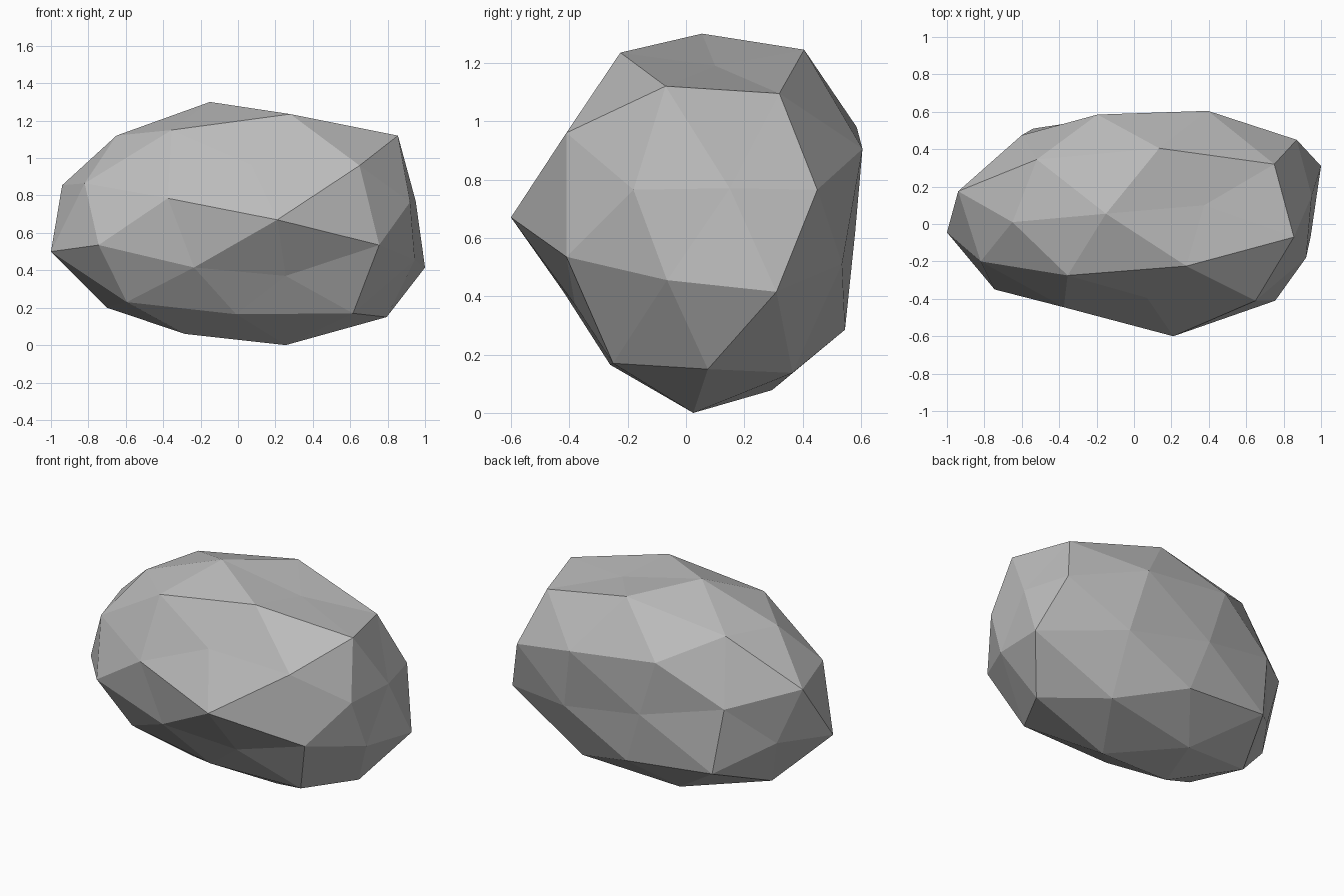
import bpy
import bmesh
from mathutils import Vector

default_cube = bpy.data.objects.get("Cube")
if default_cube:
    bpy.data.objects.remove(default_cube, do_unlink=True)

UNIT = 0.01                             # corner positions are in hundredths
CENTRE = Vector((0, 0, 0.65))           # middle of the boulder
RADII = Vector((1, 0.6, 0.65))          # its rough ellipsoid half-sizes

# Corners of the boulder, grouped by the side they shape
crown = [(-65, 1, 112), (-15, 5.5, 130), (28, -22.5, 123.5), (85.5, -7, 112),
         (-35.5, -27.5, 115), (13.5, 40.5, 124.5), (75, 32, 109.5),
         (37.5, 10, 119), (-52, 34.5, 114.5)]
front_side = [(-82, -20, 86.5), (-74.5, -35, 53.5), (-23.5, -42, 41.5),
              (-37.5, -44.5, 78.5), (21, -60, 67), (65, -41, 96),
              (75.5, -41, 53.5), (25.5, -38, 37), (7, -39.5, 96.5)]
left_end = [(95, 15, 77), (100, 31, 41.5), (92, -18, 76.5),
            (94.5, -6.5, 45.5), (87, 45, 76.5)]
right_end = [(-100, -4.5, 50), (-94, 17.5, 85.5), (-80, 23.5, 50)]
back_side = [(-60, 47.5, 75), (-54, 51, 34), (-19.5, 58.5, 98),
             (39.5, 60.5, 90.5), (-8, 58, 62), (48, 53.5, 51),
             (3.5, 54.5, 28.5)]
underside = [(79.5, 7.5, 15), (25.5, 2.5, 0), (-28.5, -5, 6), (-70, 14, 20),
             (-59.5, -21, 23), (61.5, -25, 17), (-1, -26, 16.5),
             (-16.5, 29.5, 7.8), (47, 36.5, 13.7)]


def make_material(name, colour):
    material = bpy.data.materials.new(name)
    material.use_nodes = True
    material.diffuse_color = colour
    for node in material.node_tree.nodes:
        if node.type == "BSDF_PRINCIPLED":
            node.inputs["Base Color"].default_value = colour
            node.inputs["Roughness"].default_value = 0.9
    return material


def on_sphere(point):
    """Direction of a corner once the ellipsoid is squeezed into a ball."""
    offset = point - CENTRE
    return Vector([o / r for o, r in zip(offset, RADII)]).normalized()


def faceted_stone(name, corners, material):
    """Skin the corners as a ball first, then pull each one into place, so
    that shallow dents between the facets survive."""
    bm = bmesh.new()
    place = {}
    for corner in corners:
        point = Vector(corner) * UNIT
        place[bm.verts.new(on_sphere(point))] = point
    bmesh.ops.convex_hull(bm, input=list(bm.verts))
    for vert, point in place.items():
        vert.co = point
    bmesh.ops.recalc_face_normals(bm, faces=list(bm.faces))
    for face in bm.faces:
        face.smooth = False
    mesh = bpy.data.meshes.new(name)
    bm.to_mesh(mesh)
    bm.free()
    mesh.materials.append(material)
    stone = bpy.data.objects.new(name, mesh)
    bpy.context.scene.collection.objects.link(stone)
    return stone


# The boulder, in one stone colour with flat facets
stone_grey = make_material("stone_grey", (0.5, 0.5, 0.5, 1))
faceted_stone("boulder",
              crown + front_side + left_end + right_end + back_side + underside,
              stone_grey)
